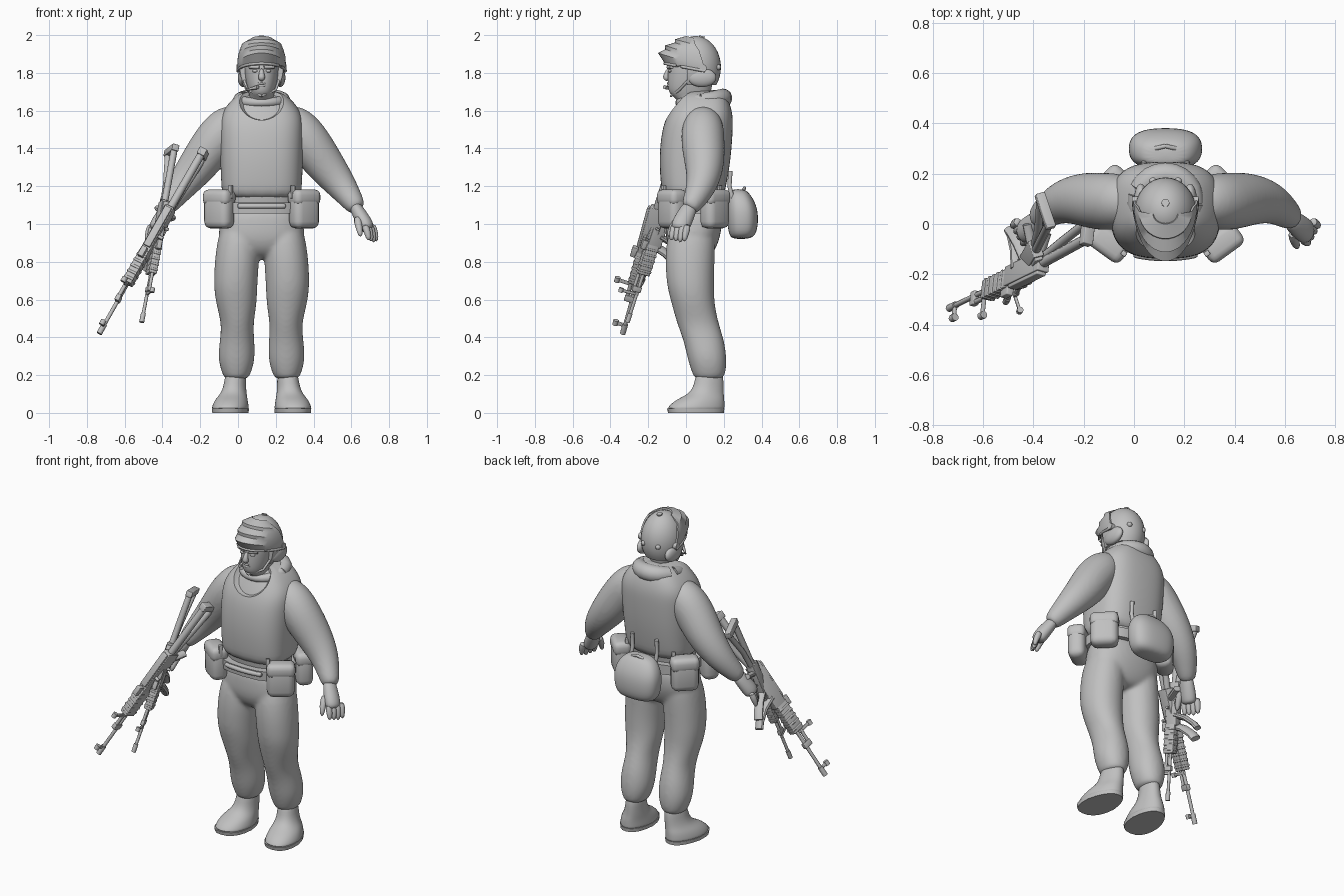
import bpy, bmesh
from math import sin, cos, pi, radians, copysign
from mathutils import Vector, Matrix

if "Cube" in bpy.data.objects:
    bpy.data.objects.remove(bpy.data.objects["Cube"])

MID = 0.125          # body centre line
grey = bpy.data.materials.new("plain_grey")
grey.use_nodes = True
grey.diffuse_color = (0.53, 0.53, 0.53, 1)
grey.node_tree.nodes["Principled BSDF"].inputs["Base Color"].default_value = (0.53, 0.53, 0.53, 1)


def activate(ob):
    bpy.ops.object.select_all(action='DESELECT')
    ob.select_set(True)
    bpy.context.view_layer.objects.active = ob


def bake(ob):
    """Apply all modifiers and shade smooth."""
    for m in list(ob.modifiers):
        bpy.ops.object.modifier_apply(modifier=m.name)
    bpy.ops.object.shade_smooth_by_angle(angle=radians(40))


def finish(name, bm, smooth=0, bevel=0, thick=0, cutters=()):
    """Turn a bmesh into a shaded object with its modifiers applied."""
    bmesh.ops.recalc_face_normals(bm, faces=bm.faces)
    mesh = bpy.data.meshes.new(name)
    bm.to_mesh(mesh)
    bm.free()
    ob = bpy.data.objects.new(name, mesh)
    bpy.context.collection.objects.link(ob)
    mesh.materials.append(grey)
    activate(ob)
    if thick:
        ob.modifiers.new("shell", 'SOLIDIFY').thickness = thick
    if bevel:
        m = ob.modifiers.new("round", 'BEVEL')
        m.width, m.segments = bevel, 3
    if smooth:
        ob.modifiers.new("soft", 'SUBSURF').levels = smooth
    for c in cutters:
        m = ob.modifiers.new("cut", 'BOOLEAN')
        m.operation, m.object, m.solver = 'DIFFERENCE', c, 'EXACT'
    bake(ob)
    for c in cutters:
        bpy.data.objects.remove(c)
    return ob


def fuse(name, parts, steps):
    """Melt overlapping cloth parts into one smooth skin."""
    activate(parts[0])
    for p in parts:
        p.select_set(True)
    bpy.ops.object.join()
    ob = parts[0]
    ob.name = name
    m = ob.modifiers.new("melt", 'REMESH')
    m.mode, m.voxel_size = 'VOXEL', .01
    m = ob.modifiers.new("relax", 'SMOOTH')
    m.factor, m.iterations = .5, steps
    bake(ob)


def skin(name, rings, closed=True, **kw):
    """Bridge rings of points into a surface."""
    bm = bmesh.new()
    vs = [[bm.verts.new(p) for p in r] for r in rings]
    n = len(vs[0])
    for a, b in zip(vs, vs[1:]):
        for i in range(n if closed else n - 1):
            j = (i + 1) % n
            bm.faces.new((a[i], a[j], b[j], b[i]))
    if closed:
        bm.faces.new(vs[0])
        bm.faces.new(vs[-1])
    return finish(name, bm, **kw)


def loft(name, rows, side=1, power=2.4, smooth=2, taper=0, **kw):
    """Stack level sections: (height, x offset, half width, front, back)."""
    rings = []
    for z, dx, hw, front, back in rows:
        ring = []
        for i in range(20):
            a = 2 * pi * i / 20
            ex = copysign(abs(cos(a)) ** (2 / power), cos(a))
            ey = copysign(abs(sin(a)) ** (2 / power), sin(a))
            x = MID + side * (dx - taper * hw * ey / 2) + hw * ex * (1 - taper * max(ey, 0))
            ring.append((x, (front + back) / 2 + (back - front) / 2 * ey, z))
        rings.append(ring)
    return skin(name, rings, smooth=smooth, **kw)


def tube(name, pts, radii, flat=1, n=10, frame=None, smooth=0):
    """Sweep a round section along a path."""
    pts = [Vector(p) for p in pts]
    if not isinstance(radii, (list, tuple)):
        radii = [radii] * len(pts)
    rings = []
    for k, p in enumerate(pts):
        t = (pts[min(k + 1, len(pts) - 1)] - pts[max(k - 1, 0)]).normalized()
        ref = Vector((0, 1, 0)) if abs(t.y) < 0.9 else Vector((1, 0, 0))
        u = t.cross(ref).normalized()
        v = t.cross(u)
        rings.append([p + radii[k] * (u * cos(2 * pi * i / n) * flat + v * sin(2 * pi * i / n)) for i in range(n)])
    if frame:
        rings = [[frame @ q for q in r] for r in rings]
    return skin(name, rings, smooth=smooth)


def block(name, loc, size, frame=Matrix(), turn=0, bevel=0.004):
    bm = bmesh.new()
    m = Matrix.Translation(loc) @ Matrix.Rotation(turn, 4, 'Z')
    bmesh.ops.create_cube(bm, size=1, matrix=frame @ m @ Matrix.Diagonal((*size, 1)))
    return finish(name, bm, bevel=bevel)


def ball(name, loc, size, cutters=()):
    bm = bmesh.new()
    bmesh.ops.create_uvsphere(bm, u_segments=32, v_segments=20, radius=1,
                              matrix=Matrix.Translation(loc) @ Matrix.Diagonal((*size, 1)))
    return finish(name, bm, cutters=cutters)


# Armoured vest with neck and arm openings, belt
torso = [(1.04, 0, .21, -.11, .19), (1.12, 0, .21, -.12, .195), (1.2, 0, .215, -.135, .215),
         (1.35, 0, .222, -.145, .24), (1.5, 0, .225, -.13, .25), (1.58, 0, .22, -.1, .25),
         (1.65, 0, .17, -.06, .23), (1.71, 0, .1, -.03, .2)]
holes = [ball("arm_cutter", (MID + s * .27, .08, 1.46), (.09, .115, .2)) for s in (-1, 1)]
holes.append(ball("neck_cutter", (MID, -.1, 1.715), (.145, .15, .165)))
loft("vest", torso[1:], power=2.8, cutters=holes)
loft("belt", [(1.055, 0, .222, -.13, .207), (1.115, 0, .222, -.135, .21)], power=2.8, smooth=0)
tube("belt_buckle", [(MID + .026 * k, -.134 + .0006 * k * k, 1.095) for k in range(-5, 6)], .015, smooth=1)

# Folded collar
ring = [(MID + .115 * cos(a), .08 + .115 * sin(a), 1.655 + .012 * sin(a)) for a in [2 * pi * i / 24 for i in range(25)]]
tube("collar", ring, [.036 + .014 * sin(2 * pi * i / 24) for i in range(25)], n=14)
ball("hood_roll", (MID, .15, 1.65), (.12, .085, .06))

jacket = [loft("jacket", [(z - .012, d, w - .02, f + .022, b - .02) for z, d, w, f, b in torso])]
trousers = [loft("trousers", [(1.12, 0, .2, -.1, .18), (1.0, 0, .225, -.11, .195), (.92, 0, .235, -.11, .18),
                              (.85, 0, .18, -.08, .15), (.81, 0, .07, -.02, .11)])]

for s, label in ((1, "left"), (-1, "right")):
    def at(dx, y, z):
        return (MID + s * dx, y, z)

    # Legs and boots
    trousers.append(loft(label + "_trouser_leg", [(1.04, .11, .1, -.08, .16), (.86, .127, .118, -.113, .155),
         (.74, .135, .118, -.108, .15), (.66, .138, .116, -.1, .15), (.57, .133, .108, -.075, .152),
         (.47, .128, .084, -.048, .175), (.38, .13, .093, -.012, .205), (.28, .133, .1, .008, .218),
         (.2, .133, .074, .035, .21), (.175, .135, .058, .05, .19)], s, 2.1))
    loft(label + "_boot", [(.24, .135, .055, .055, .195), (.15, .14, .058, .045, .2), (.1, .148, .07, .015, .2),
         (.07, .16, .088, -.055, .205), (.03, .165, .1, -.1, .205), (.01, .165, .098, -.1, .205)], s, 2.2, taper=.22)
    loft(label + "_sole", [(0, .165, .096, -.095, .2), (.022, .165, .098, -.1, .203)], s, smooth=0, taper=.22)

    # Arms and gloved hands
    jacket.append(tube(label + "_sleeve", [at(.1, .09, 1.58), at(.18, .09, 1.525), at(.25, .088, 1.435), at(.33, .1, 1.32),
         at(.41, .09, 1.22), at(.465, .055, 1.145), at(.505, .02, 1.085), at(.51, .015, 1.078)],
         [.075, .114, .12, .109, .088, .068, .052, .03], n=14, smooth=2))
    tube(label + "_palm", [at(.485, .03, 1.11), at(.52, .0, 1.05), at(.555, -.03, .99), at(.565, -.035, .965)],
         [.04, .05, .056, .04], flat=.8, smooth=2)
    for k in range(4):
        x, y = .583 - .013 * k, .01 - .023 * k
        tube(label + "_finger", [at(x, y, 1.0), at(x + .018, y - .012, .95), at(x + .025, y - .02, .9 + .006 * abs(k - 1))],
             [.022, .019, .011], smooth=1)
    tube(label + "_thumb", [at(.505, -.03, 1.04), at(.515, -.075, .985), at(.525, -.095, .93)], [.026, .02, .011], smooth=1)

    # Belt pouches with flaps and hangers, front and back
    for end, dx, y, turn in (("front", .225, -.075, pi / 5), ("back", .222, .152, -pi / 4)):
        block(label + "_" + end + "_pouch", at(dx, y, 1.075), (.16, .1, .2), turn=s * turn, bevel=.038)
        block(label + "_" + end + "_flap", at(dx, y, 1.14), (.165, .105, .085), turn=s * turn, bevel=.03)
        block(label + "_" + end + "_hanger", at(dx - .06, y * 1.3 - .02, 1.17), (.022, .02, .07), turn=s * turn)

    # Helmet and face side details
    tube(label + "_pivot", [at(.1, .09, 1.825), at(.132, .09, 1.825)], .02, n=16)
    ball(label + "_ear_cup", at(.098, .085, 1.775), (.028, .075, .05))
    tube(label + "_chin_strap", [at(.095, .02, 1.77), at(.075, -.035, 1.71), at(.0, -.08, 1.678)], .007)
    ball(label + "_eye", at(.034, -.083, 1.81), (.017, .012, .008))
    tube(label + "_brow", [at(.012, -.094, 1.83), at(.065, -.076, 1.832)], .01)

fuse("jacket", jacket, 8)
fuse("trousers", trousers, 10)

# Head
loft("head", [(1.6, 0, .075, 0, .14), (1.67, 0, .062, -.06, .13), (1.69, 0, .068, -.09, .13), (1.73, 0, .08, -.098, .14),
              (1.79, 0, .09, -.098, .15), (1.86, 0, .094, -.095, .15), (1.93, 0, .08, -.06, .13)], power=2.1)
tube("nose", [(MID, -.09, 1.825), (MID, -.104, 1.79), (MID, -.108, 1.775), (MID, -.09, 1.762)], [.01, .016, .021, .014], smooth=1)
for z in (1.733, 1.745):
    tube("lip", [(MID - .028, -.084, z), (MID, -.1, z), (MID + .028, -.084, z)], [.004, .008, .004], smooth=1)
tube("microphone_boom", [(MID - .1, .02, 1.75), (MID - .08, -.06, 1.71), (MID - .02, -.115, 1.725)], [.005, .005, .011])

# Helmet with open face and level lower rim
opening = block("face_cutter", (MID, -.12, 1.74), (.4, .25, .25), bevel=0)
rim = block("rim_cutter", (MID, .05, 1.635), (.4, .4, .2), bevel=0)
ball("helmet", (MID, .05, 1.83), (.122, .135, .165), cutters=[opening, rim])

# Raised ridged visor: front, height, half width, depth of the sides, fall toward the sides
visor = []
for front, z, wide, side, fall in ((-.112, 1.85, .126, .1, .04), (-.148, 1.905, .13, .095, .075), (-.11, 1.925, .128, .09, .07),
                                   (-.112, 1.945, .126, .08, .06), (-.06, 1.96, .116, .07, .04), (-.058, 1.978, .105, .05, .03),
                                   (0, 1.995, .05, .04, .01)):
    arc = [pi * (i / 20 - .5) for i in range(21)]
    visor.append([(MID + wide * sin(a), side - (side - front) * cos(a), z - fall * (1 - cos(a))) for a in arc])
skin("visor", visor, closed=False, thick=.01)
tube("visor_rim", visor[0], .008)
tube("crown_mount", [(MID, .08, 1.975), (MID, .085, 1.995)], .016)
for dx in (-.05, .05):
    ball("rear_knob", (MID + dx, .17, 1.83), (.015, .015, .015))

# Round kit bag hanging behind
loft("kit_bag", [(.92, 0, .08, .25, .33), (.94, 0, .135, .225, .375), (1.03, 0, .15, .215, .385),
                 (1.1, 0, .145, .215, .375), (1.16, 0, .11, .225, .34), (1.185, 0, .06, .24, .31)], power=2.6)
for dx in (-.085, .085):
    tube("bag_strap", [(MID + dx, .235, 1.28), (MID + dx, .23, 1.2), (MID + dx, .25, 1.12)], .012)
tube("bag_buckle", [(MID - .04, .3, 1.175), (MID, .31, 1.19), (MID + .04, .3, 1.175)], .009)


def rifle(label, muzzle, butt, down, drop, sights):
    """Local x runs muzzle to butt (unit length), local z is the weapon's top."""
    muzzle, butt = Vector(muzzle), Vector(butt)
    x = (butt - muzzle).normalized()
    z = -Vector(down)
    z = (z - x * z.dot(x)).normalized()
    f = Matrix.Translation(muzzle) @ Matrix((x, z.cross(x), z)).transposed().to_4x4() @ Matrix.Scale((butt - muzzle).length, 4)

    def rod(part, pts, r, flat=1):
        tube(label + part, pts, r, frame=f, flat=flat)

    def box(part, x0, x1, width, z0, z1):
        block(label + part, ((x0 + x1) / 2, 0, (z0 + z1) / 2), (x1 - x0, width, z1 - z0), f)

    rod("_barrel", [(0, 0, 0), (.45, 0, 0)], .009)
    rod("_muzzle_brake", [(0, 0, 0), (.05, 0, 0)], .013)
    rod("_gas_tube", [(.17, 0, .025), (.42, 0, .025)], .009)
    for start, height in sights:
        box("_sight_post", start, start + .016, .012, -.01, height)
        rod("_sight_hood", [(start - .004, 0, height), (start + .02, 0, height)], .013)
    box("_gas_block", .17, .2, .022, -.015, .035)
    box("_handguard", .27, .44, .044, -.03, .036)
    for k in range(5):
        box("_guard_rib", .285 + .03 * k, .297 + .03 * k, .048, -.033, .039)
    box("_receiver", .43, .68, .044, -.04, .032)
    box("_top_cover", .46, .67, .034, .02, .044)
    box("_rear_sight", .4, .45, .026, .03, .062)
    rod("_bolt_handle", [(.53, 0, .015), (.53, -.045, .015)], .008)
    rod("_magazine", [(.49, 0, -.02), (.47, 0, -.09), (.435, 0, -.15), (.41, 0, -.175)], .028, .6)
    rod("_grip", [(.63, 0, -.03), (.67, 0, -.11)], .02, .8)
    rod("_trigger_guard", [(.55, 0, -.035), (.57, 0, -.065), (.62, 0, -.065)], .006)
    # Open frame stock
    rod("_stock_top", [(.67, 0, .0), (.8, 0, -.004), (.98, 0, -.01)], .018)
    rod("_stock_bottom", [(.67, 0, -.02), (.8, 0, -.045), (.98, 0, -drop)], .016)
    box("_butt_plate", .965, 1.0, .038, -drop - .015, .012)


rifle("long_rifle", (-.735, -.335, .42), (-.18, -.065, 1.4), (.25, .9, 0), .075, ((.035, .045), (.25, .09)))
rifle("short_rifle", (-.51, -.31, .48), (-.33, 0, 1.42), (-.25, .95, 0), .12, ((.15, .09),))
